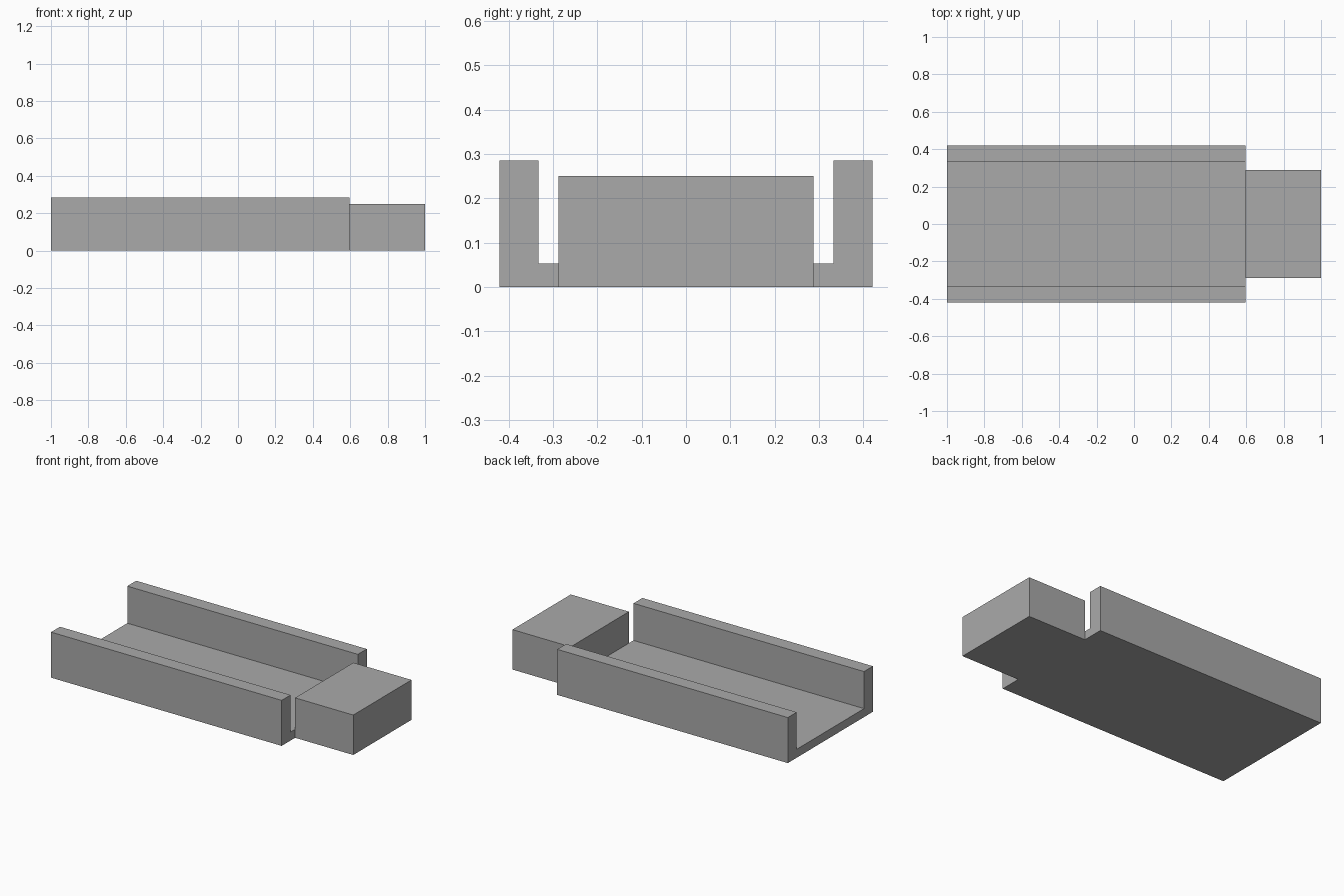
import bpy
import bmesh

cube = bpy.data.objects.get("Cube")
if cube:
    bpy.data.objects.remove(cube, do_unlink=True)

# Single plain grey material
GREY = (0.40, 0.40, 0.40, 1.0)
grey = bpy.data.materials.new("plain grey")
grey.use_nodes = True
grey.diffuse_color = GREY
grey.node_tree.nodes["Principled BSDF"].inputs["Base Color"].default_value = GREY


def extrude_along_x(name, half_profile, x0, x1):
    """Mirror a (y, z) half profile across y = 0 and sweep it from x0 to x1."""
    profile = half_profile + [(-y, z) for y, z in reversed(half_profile)]
    bm = bmesh.new()
    face = bm.faces.new([bm.verts.new((x0, y, z)) for y, z in profile])
    swept = bmesh.ops.extrude_face_region(bm, geom=[face], use_keep_orig=True)
    moved = [v for v in swept["geom"] if isinstance(v, bmesh.types.BMVert)]
    bmesh.ops.translate(bm, verts=moved, vec=(x1 - x0, 0, 0))
    bmesh.ops.recalc_face_normals(bm, faces=bm.faces)
    mesh = bpy.data.meshes.new(name)
    bm.to_mesh(mesh)
    bm.free()
    mesh.materials.append(grey)
    obj = bpy.data.objects.new(name, mesh)
    bpy.context.collection.objects.link(obj)
    return obj


JOINT = 0.597   # where the channel meets the end block
OUTER, INNER = 0.421, 0.333
WALL_TOP, FLOOR_TOP = 0.285, 0.053

# Open U-shaped tray: floor with two side walls
extrude_along_x("channel_tray",
                [(OUTER, 0), (OUTER, WALL_TOP), (INNER, WALL_TOP), (INNER, FLOOR_TOP)],
                -1, JOINT)

# Solid block closing one end
extrude_along_x("end_block", [(0.288, 0), (0.288, 0.25)], JOINT, 1)
